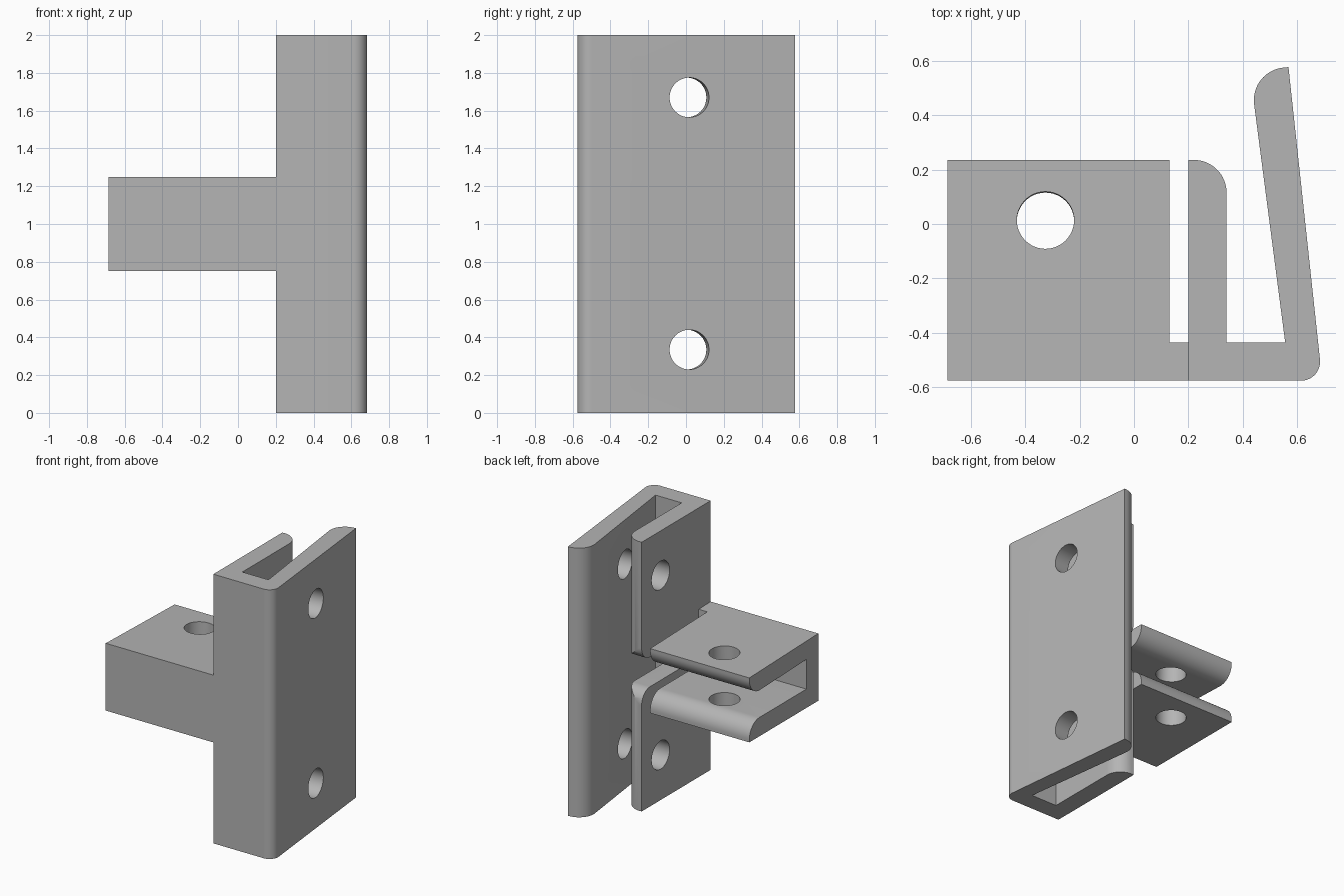
import bpy, bmesh
from math import sin, cos, pi, radians
from mathutils import Vector

if "Cube" in bpy.data.objects:
    bpy.data.objects.remove(bpy.data.objects["Cube"], do_unlink=True)

WALL, ROUND, HOLE = 0.14, 0.12, 0.105

steel = bpy.data.materials.new("grey metal")
steel.use_nodes = True
colour = (0.46, 0.46, 0.46, 1)
steel.diffuse_color = colour
steel.node_tree.nodes["Principled BSDF"].inputs["Base Color"].default_value = colour


def arc(centre, radius, start, end, n=16):
    """Points on an arc, angles in degrees."""
    angles = [radians(start + (end - start) * i / n) for i in range(n + 1)]
    return [(centre[0] + radius * cos(a), centre[1] + radius * sin(a)) for a in angles]


def flange_end(tip, along, inward):
    """Flange end from its outer tip, rounded over toward the inside."""
    tip, along, inward = Vector(tip), Vector(along), Vector(inward)
    centre = tip + inward * (WALL - ROUND) - along * ROUND
    curve = [centre + ROUND * (inward * sin(a) + along * cos(a))
             for a in (i / 16 * pi / 2 for i in range(17))]
    return [tuple(p) for p in [tip] + curve]


def prism(name, outline, axis, low, high):
    """Extrude an outline along z (outline in x, y) or along x (outline in y, z)."""
    place = (lambda u, v, w: (u, v, w)) if axis == "Z" else (lambda u, v, w: (w, u, v))
    bm = bmesh.new()
    rings = [[bm.verts.new(place(u, v, w)) for u, v in outline] for w in (low, high)]
    bm.faces.new(rings[0])
    bm.faces.new(rings[1])
    for i in range(len(outline)):
        j = (i + 1) % len(outline)
        bm.faces.new((rings[0][i], rings[0][j], rings[1][j], rings[1][i]))
    bmesh.ops.recalc_face_normals(bm, faces=bm.faces)
    mesh = bpy.data.meshes.new(name)
    bm.to_mesh(mesh)
    bm.free()
    mesh.materials.append(steel)
    obj = bpy.data.objects.new(name, mesh)
    bpy.context.collection.objects.link(obj)
    return obj


def drill(centre, direction):
    """Cylinder cutter for one screw hole."""
    bpy.ops.mesh.primitive_cylinder_add(vertices=48, radius=HOLE, depth=0.28, location=centre)
    obj = bpy.context.object
    obj.rotation_euler = Vector(direction).to_track_quat("Z", "Y").to_euler()
    obj.data.materials.append(steel)
    return obj


def cut(obj, cutters):
    """Subtract the cutters, apply, remove them and shade."""
    bpy.ops.object.select_all(action="DESELECT")
    bpy.context.view_layer.objects.active = obj
    obj.select_set(True)
    for cutter in cutters:
        cutter.hide_render = True
        mod = obj.modifiers.new("cut", "BOOLEAN")
        mod.operation, mod.solver, mod.object = "DIFFERENCE", "EXACT", cutter
        bpy.ops.object.modifier_apply(modifier=mod.name)
        bpy.data.objects.remove(cutter, do_unlink=True)
    bpy.ops.object.shade_smooth_by_angle(angle=radians(30))


# Upright channel: straight inner flange, leaning outer flange
lean = radians(6.15)
inward = (-cos(lean), -sin(lean))
outline = [(0.2, -0.575)]
outline += arc((0.613, -0.505), 0.07, -90, 6.15)
outline += flange_end((0.567, 0.576), (-sin(lean), cos(lean)), inward)
outline += [(0.555, -0.435), (0.34, -0.435)]
outline += reversed(flange_end((0.2, 0.235), (0, 1), (1, 0)))
upright = prism("upright_channel", outline, "Z", 0, 2)

# Slot through the inner flange, with a rounded mouth
slot_outline = [(-0.435, 0.89)] + arc((0.135, 0.79), 0.1, 90, 0)
slot_outline += [(0.4, 0.79), (0.4, 1.21)] + arc((0.135, 1.21), 0.1, 0, -90)
slot_outline += [(-0.435, 1.11)]
cutters = [prism("slot_cutter", slot_outline, "X", 0.1, 0.4)]

# Screw holes in both flanges of the upright
for z in (0.335, 1.67):
    cutters.append(drill((0.27, 0.012, z), (1, 0, 0)))
    cutters.append(drill((0.557, 0.01, z), (*inward, 0)))
cut(upright, cutters)

# Cross channel: level lower flange, slightly drooping upper flange
droop = radians(1.5)
outline = [(-0.575, 0.75)]
outline += flange_end((0.235, 0.75), (1, 0), (0, 1))
outline += [(-0.435, 0.89), (-0.435, 1.11)]
outline += reversed(flange_end((0.235, 1.229), (cos(droop), -sin(droop)),
                               (-sin(droop), -cos(droop))))
outline += [(-0.575, 1.25)]
cross = prism("cross_channel", outline, "X", -0.685, 0.2)

# Relief gap beside the upright and the screw holes
gap = [(-0.435, 0.5), (0.5, 0.5), (0.5, 1.5), (-0.435, 1.5)]
cut(cross, [prism("relief_cutter", gap, "X", 0.13, 0.3),
            drill((-0.325, 0.012, 0.82), (0, 0, 1)),
            drill((-0.325, 0.012, 1.165), (0, sin(droop), cos(droop)))])
